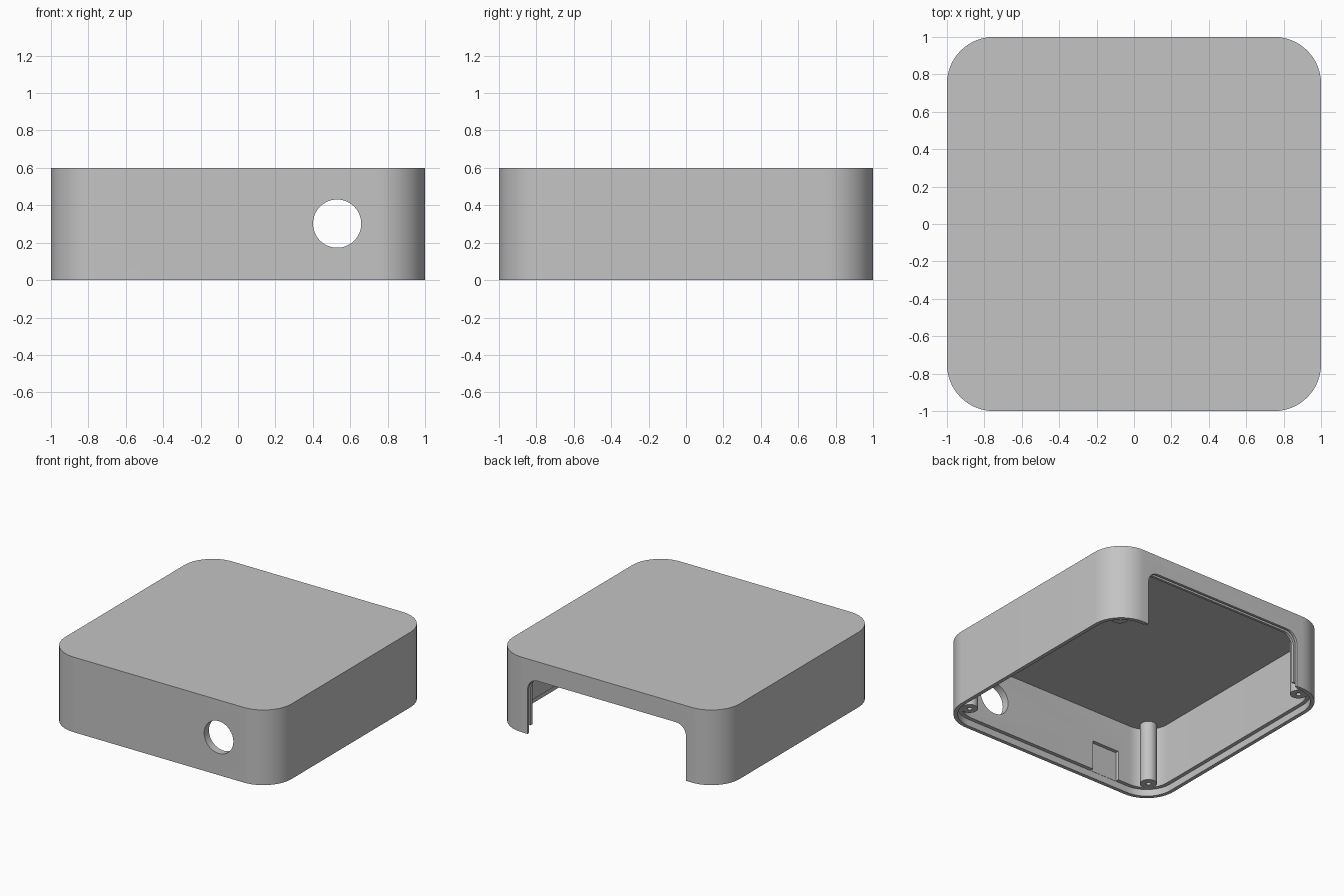
import bpy, bmesh, math

cube = bpy.data.objects.get("Cube")
if cube:
    bpy.data.objects.remove(cube, do_unlink=True)

grey = bpy.data.materials.new("plain grey")
grey.use_nodes = True
colour = (0.55, 0.55, 0.55, 1)
grey.diffuse_color = colour
for node in grey.node_tree.nodes:
    if node.type == 'BSDF_PRINCIPLED':
        node.inputs["Base Color"].default_value = colour

WALL, RIM, LEDGE, HEIGHT = 0.06, 0.03, 0.054, 0.6
CORNER = 0.25


def rounded_rect(left, right, low, high, radius, steps=16):
    """Outline of a rectangle with round corners, anticlockwise."""
    centres = [(right - radius, high - radius), (left + radius, high - radius),
               (left + radius, low + radius), (right - radius, low + radius)]
    points = []
    for quarter, (cx, cy) in enumerate(centres):
        for i in range(steps + 1):
            a = math.pi / 2 * (quarter + i / steps)
            points.append((cx + radius * math.cos(a), cy + radius * math.sin(a)))
    return points


def square(inset):
    """Plan of the case, moved inwards."""
    s = 1 - inset
    return rounded_rect(-s, s, -s, s, CORNER - inset)


def circle(cx, cy, radius, steps=48):
    return [(cx + radius * math.cos(math.tau * i / steps),
             cy + radius * math.sin(math.tau * i / steps)) for i in range(steps)]


def make_object(name, bm):
    bmesh.ops.recalc_face_normals(bm, faces=bm.faces)
    mesh = bpy.data.meshes.new(name)
    bm.to_mesh(mesh)
    bm.free()
    mesh.materials.append(grey)
    obj = bpy.data.objects.new(name, mesh)
    bpy.context.collection.objects.link(obj)
    return obj


def prism(name, outline, start, end, along='Z'):
    """Extrude an outline along z, or an x-z outline along y."""
    bm = bmesh.new()
    rings = []
    for t in (start, end):
        rings.append([bm.verts.new((a, b, t) if along == 'Z' else (a, t, b))
                      for a, b in outline])
    bm.faces.new(rings[0])
    bm.faces.new(rings[1])
    n = len(outline)
    for i in range(n):
        j = (i + 1) % n
        bm.faces.new((rings[0][i], rings[0][j], rings[1][j], rings[1][i]))
    return make_object(name, bm)


def select_only(obj):
    bpy.ops.object.select_all(action='DESELECT')
    obj.select_set(True)
    bpy.context.view_layer.objects.active = obj


def cut(target, cutter):
    cutter.hide_render = True
    mod = target.modifiers.new("cut", 'BOOLEAN')
    mod.operation = 'DIFFERENCE'
    mod.solver = 'EXACT'
    mod.object = cutter
    select_only(target)
    bpy.ops.object.modifier_apply(modifier=mod.name)
    bpy.data.objects.remove(cutter, do_unlink=True)


def smooth(obj):
    select_only(obj)
    bpy.ops.object.shade_smooth_by_angle(angle=math.radians(30))


# Case: hollow from below, with a stepped rim for the base plate
case = prism("case", square(0), 0, HEIGHT)
cut(case, prism("cavity", square(WALL), -0.1, HEIGHT - WALL))
cut(case, prism("rim_step", square(RIM), -0.1, LEDGE))

# Back opening and the thin panel groove round it
cut(case, prism("back_opening", rounded_rect(-0.7, 0.7, -0.4, 0.445, 0.09),
                0.8, 1.2, 'Y'))
cut(case, prism("panel_groove", rounded_rect(-0.72, 0.72, -0.4, 0.465, 0.11),
                0.96, 0.98, 'Y'))

# Round hole in the front, and the shallow pocket inside the front wall
cut(case, prism("front_hole", circle(0.53, 0.302, 0.129), -1.2, -0.8, 'Y'))
pocket = [(-0.64, -0.1), (-0.4, -0.1), (-0.4, 0.29), (-0.64, 0.29)]
cut(case, prism("pocket", pocket, -0.968, -0.8, 'Y'))
smooth(case)


# Screw posts hanging from the ceiling in the four corners
def screw_post(name, x, y):
    post = prism(name, circle(x, y, 0.061, 32), LEDGE, HEIGHT - WALL + 0.01)
    cut(post, prism("screw_hole", circle(x, y, 0.018, 16), -0.1, 0.25))
    smooth(post)


for side, sx in (("left", 1), ("right", -1)):
    for end, sy in (("front", -1), ("back", 1)):
        screw_post(f"{end}_{side}_screw_post", sx * 0.845, sy * 0.845)
